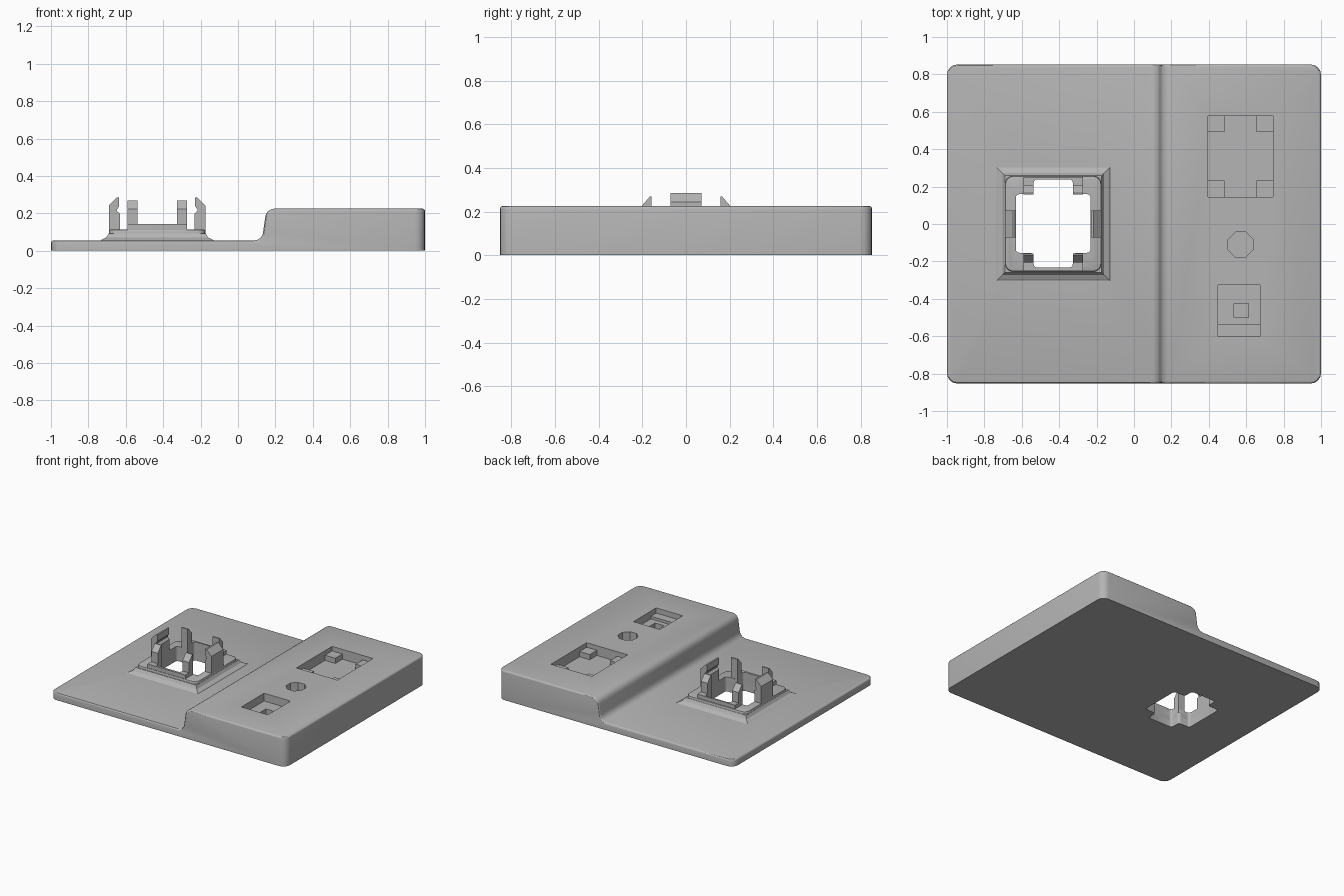
import bpy, bmesh
from math import radians, sin, cos, pi

old = bpy.data.objects.get("Cube")
if old:
    bpy.data.objects.remove(old, do_unlink=True)

grey = bpy.data.materials.new("plain grey")
grey.use_nodes = True
grey.diffuse_color = (0.46, 0.46, 0.46, 1)
grey.node_tree.nodes["Principled BSDF"].inputs["Base Color"].default_value = (0.46, 0.46, 0.46, 1)

CX = -0.432            # centre of the socket
LOW, HIGH = 0.055, 0.225


def finish(bm, name):
    bmesh.ops.recalc_face_normals(bm, faces=bm.faces)
    mesh = bpy.data.meshes.new(name)
    bm.to_mesh(mesh)
    bm.free()
    mesh.materials.append(grey)
    ob = bpy.data.objects.new(name, mesh)
    bpy.context.collection.objects.link(ob)
    return ob


def prism(points, lo, hi, axis="z", corner=0.0, segments=3):
    """Extrude an outline; axis z takes (x, y), y takes (x, z), x takes (y, z)."""
    place = {"z": lambda p, t: (p[0], p[1], t),
             "y": lambda p, t: (p[0], t, p[1]),
             "x": lambda p, t: (t, p[0], p[1])}[axis]
    bm = bmesh.new()
    face = bm.faces.new([bm.verts.new(place(p, lo)) for p in points])
    new = bmesh.ops.extrude_face_region(bm, geom=[face])["geom"]
    k = "xyz".index(axis)
    for v in new:
        if isinstance(v, bmesh.types.BMVert):
            v.co[k] = hi
    bmesh.ops.recalc_face_normals(bm, faces=bm.faces)
    if corner:
        upright = [e for e in bm.edges if abs(e.verts[0].co[k] - e.verts[1].co[k]) > 1e-4]
        bmesh.ops.bevel(bm, geom=upright, offset=corner, segments=segments,
                        profile=0.5, affect="EDGES")
    return bm


def rect(x0, x1, y0, y1):
    return [(x0, y0), (x1, y0), (x1, y1), (x0, y1)]


def cross(cx, cy, w, h, nw, nh):
    """Rectangle outline of half size w, h with its corners notched at nw, nh."""
    quarter = [(w, nh), (nw, nh), (nw, h)]
    pts = quarter + [(-x, y) for x, y in reversed(quarter)]
    pts += [(-x, -y) for x, y in quarter] + [(x, -y) for x, y in reversed(quarter)]
    return [(cx + x, cy + y) for x, y in pts]


def cut(target, bm):
    cutter = finish(bm, "cutter")
    cutter.hide_render = True
    mod = target.modifiers.new("cut", "BOOLEAN")
    mod.operation, mod.solver, mod.object = "DIFFERENCE", "EXACT", cutter
    bpy.context.view_layer.objects.active = target
    bpy.ops.object.modifier_apply(modifier=mod.name)
    bpy.data.objects.remove(cutter, do_unlink=True)


def smooth(ob):
    bpy.ops.object.select_all(action="DESELECT")
    ob.select_set(True)
    bpy.context.view_layer.objects.active = ob
    bpy.ops.object.shade_smooth_by_angle(angle=radians(30))


# Stepped base: profile with a rounded shoulder and a fillet at its foot
r, n = 0.05, 5
arcs = [i * pi / 2 / n for i in range(n + 1)]
profile = [(-1, 0), (1, 0), (1, HIGH)]
profile += [(0.155 + r - 0.01 - r * sin(a), HIGH - r + r * cos(a)) for a in arcs]
profile += [(0.135 - r + r * cos(a), LOW + r - r * sin(a)) for a in arcs]
profile += [(-1, LOW)]
bm = prism(profile, -0.853, 0.853, "y")
corners = [e for e in bm.edges
           if all(abs(v.co.x) > 0.999 for v in e.verts)
           and abs(e.verts[0].co.z - e.verts[1].co.z) > 0.01]
bmesh.ops.bevel(bm, geom=corners, offset=0.055, segments=4, profile=0.5, affect="EDGES")
rim = [e for e in bm.edges if len(e.link_faces) == 2
       and e.calc_face_angle() > radians(60) and max(v.co.z for v in e.verts) > 0.01]
bmesh.ops.bevel(bm, geom=rim, offset=0.013, segments=3, profile=0.5, affect="EDGES")
base = finish(bm, "stepped_base")


def opening():
    return prism(cross(CX, 0.003, 0.2, 0.236, 0.105, 0.157), -0.1, 0.5, corner=0.02)


cut(base, opening())

# Large pocket with corner ledges
cut(base, prism(rect(0.395, 0.743, 0.145, 0.578), HIGH - 0.035, 0.4))
cut(base, prism(cross(0.569, 0.3615, 0.174, 0.2165, 0.086, 0.13), HIGH - 0.075, 0.4))

# Eight-sided hole
octagon = [(0.57 + 0.072 * cos(a), -0.11 + 0.072 * sin(a))
           for a in [pi / 8 + i * pi / 4 for i in range(8)]]
cut(base, prism(octagon, HIGH - 0.08, 0.4))

# Small pocket with a front ledge and a square well
cut(base, prism(rect(0.45, 0.675, -0.602, -0.326), HIGH - 0.04, 0.4))
cut(base, prism(rect(0.45, 0.675, -0.538, -0.326), HIGH - 0.06, 0.4))
cut(base, prism(rect(0.535, 0.612, -0.5, -0.425), HIGH - 0.12, 0.4))
smooth(base)

# Flared skirt that blends the socket into the plate
bm = bmesh.new()
levels = [(0.31, 0.05), (0.295, 0.06), (0.272, 0.071), (0.259, 0.093)]
rings = [[bm.verts.new((CX + x, y, z)) for x, y in rect(-h, h, -h, h)] for h, z in levels]
for a, b in zip(rings, rings[1:]):
    for i in range(4):
        j = (i + 1) % 4
        bm.faces.new((a[i], a[j], b[j], b[i]))
bm.faces.new(rings[0])
bm.faces.new(rings[-1])
skirt = finish(bm, "socket_skirt")
cut(skirt, opening())

# Round-cornered collar
bm = prism(rect(CX - 0.258, CX + 0.258, -0.255, 0.257), 0.085, 0.113, corner=0.045, segments=4)
top = [e for e in bm.edges if all(v.co.z > 0.11 for v in e.verts)]
bmesh.ops.bevel(bm, geom=top, offset=0.01, segments=2, profile=0.5, affect="EDGES")
collar = finish(bm, "socket_collar")
cut(collar, opening())
smooth(collar)

# Side hooks, with a slanted tip and a small notch inside
hook = [(0.257, 0.09), (0.257, 0.243), (0.215, 0.285), (0.203, 0.285), (0.203, 0.237),
        (0.215, 0.222), (0.215, 0.212), (0.2, 0.198), (0.2, 0.09)]
# Slanted posts and low rails at the front and back
post = [(0.157, 0.09), (0.157, 0.268), (0.166, 0.268), (0.206, 0.222), (0.206, 0.09)]
for s, side in ((1, "left"), (-1, "right")):
    finish(prism([(CX + s * x, z) for x, z in hook], -0.072, 0.072, "y"), side + "_hook")
    for t, end in ((1, "back"), (-1, "front")):
        finish(prism([(t * y, z) for y, z in post], CX + s * 0.105, CX + s * 0.16, "x"),
               f"{end}_{side}_post")
for t, end in ((1, "back"), (-1, "front")):
    rail = prism(rect(CX - 0.16, CX + 0.16, *sorted((t * 0.206, t * 0.25))), 0.09, 0.142)
    cut(finish(rail, end + "_rail"), opening())
